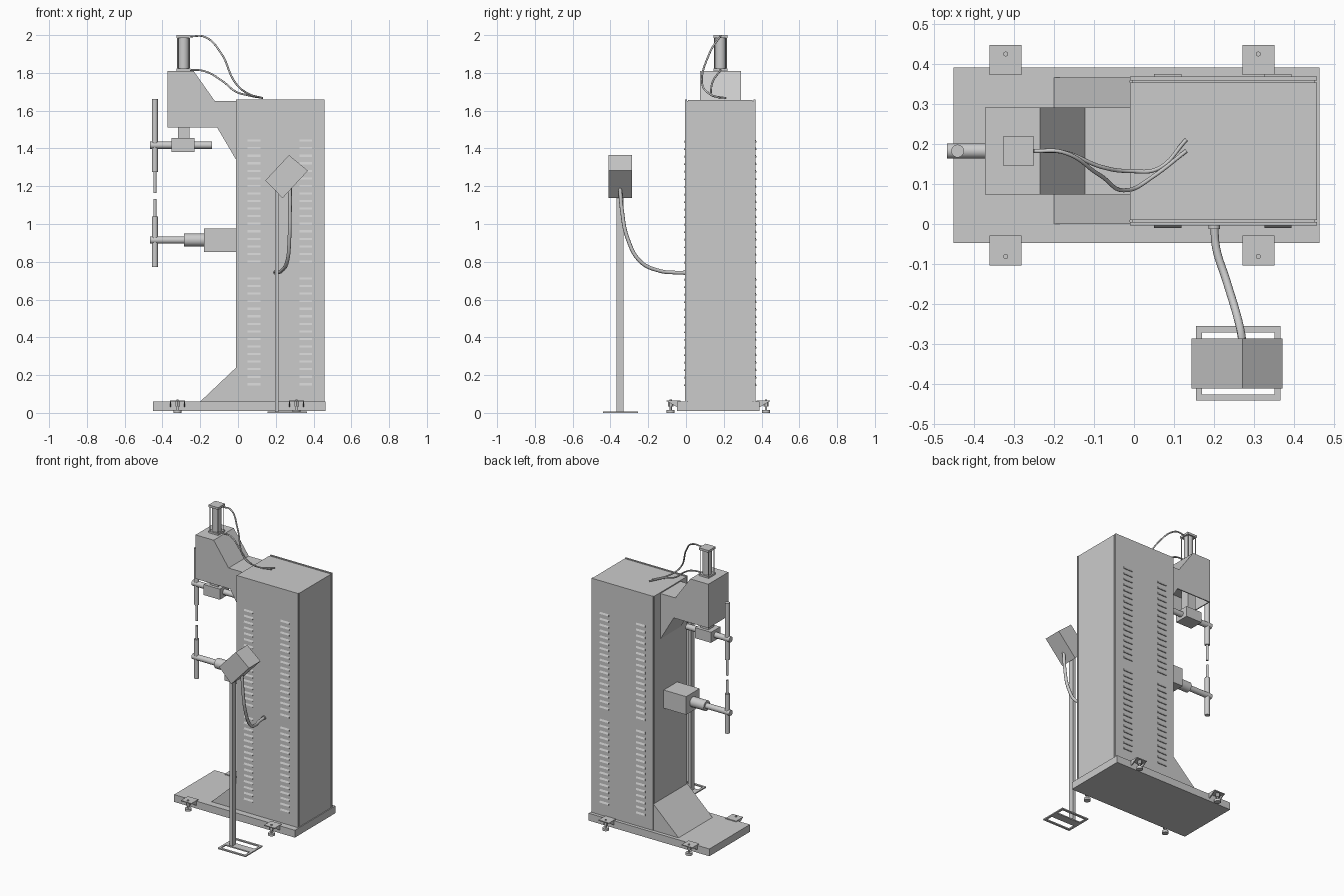
import bpy, bmesh, math
from mathutils import Vector

if "Cube" in bpy.data.objects:
    bpy.data.objects.remove(bpy.data.objects["Cube"])


def finish(name, bm):
    bmesh.ops.recalc_face_normals(bm, faces=bm.faces[:])
    me = bpy.data.meshes.new(name)
    bm.to_mesh(me)
    bm.free()
    ob = bpy.data.objects.new(name, me)
    bpy.context.collection.objects.link(ob)
    return ob


def add_box(bm, x0, x1, y0, y1, z0, z1):
    vs = bmesh.ops.create_cube(bm, size=1)['verts']
    for v in vs:
        v.co = Vector(((x0 + x1) / 2 + v.co.x * (x1 - x0),
                       (y0 + y1) / 2 + v.co.y * (y1 - y0),
                       (z0 + z1) / 2 + v.co.z * (z1 - z0)))


def boxes(name, *specs):
    bm = bmesh.new()
    for s in specs:
        add_box(bm, *s)
    return finish(name, bm)


def add_prism(bm, pts, axis, a, b):
    """Extrude a 2D profile: axis 'y' takes (x, z) points, axis 'x' takes (y, z)."""
    def put(p, t):
        return (p[0], t, p[1]) if axis == 'y' else (t, p[0], p[1])
    r0 = [bm.verts.new(put(p, a)) for p in pts]
    r1 = [bm.verts.new(put(p, b)) for p in pts]
    bm.faces.new(r0)
    bm.faces.new(r1[::-1])
    n = len(pts)
    for i in range(n):
        j = (i + 1) % n
        bm.faces.new((r0[i], r0[j], r1[j], r1[i]))


def prism(name, pts, axis, a, b):
    bm = bmesh.new()
    add_prism(bm, pts, axis, a, b)
    return finish(name, bm)


def rod(name, p, q, r, sides=24):
    p, q = Vector(p), Vector(q)
    bpy.ops.mesh.primitive_cylinder_add(vertices=sides, radius=r, depth=(q - p).length, location=(p + q) / 2)
    ob = bpy.context.object
    ob.rotation_euler = (q - p).to_track_quat('Z', 'Y').to_euler()
    ob.name = name
    bpy.ops.object.shade_smooth_by_angle()
    return ob


def hose(name, pts, r):
    cu = bpy.data.curves.new(name, 'CURVE')
    cu.dimensions = '3D'
    cu.bevel_depth = r
    cu.bevel_resolution = 3
    cu.use_fill_caps = True
    sp = cu.splines.new('BEZIER')
    sp.resolution_u = 8
    sp.bezier_points.add(len(pts) - 1)
    for bp, p in zip(sp.bezier_points, pts):
        bp.co = p
        bp.handle_left_type = bp.handle_right_type = 'AUTO'
    ob = bpy.data.objects.new(name, cu)
    bpy.context.collection.objects.link(ob)


# Floor plate and sloped front fairing
boxes("base_plate", (-0.45, 0.463, -0.047, 0.39, 0.01, 0.06))
prism("base_fairing", [(-0.2, 0.06), (-0.01, 0.06), (-0.01, 0.24)], 'y', 0.0, 0.366)

# Levelling feet on bracket tabs
for i, x in enumerate((-0.32, 0.31)):
    for side, edge, s in (("front", -0.047, -1), ("back", 0.39, 1)):
        n = f"{side}_{i + 1}"
        lo, hi = sorted((edge - s * 0.018, edge + s * 0.056))
        bm = bmesh.new()
        add_box(bm, x - 0.04, x + 0.04, lo, hi, 0.06, 0.066)
        for dx in (-0.04, 0.034):
            add_prism(bm, [(edge, 0.06), (edge + s * 0.05, 0.06), (edge, 0.03)],
                      'x', x + dx, x + dx + 0.006)
        finish("foot_bracket_" + n, bm)
        y = edge + s * 0.034
        rod("foot_bolt_" + n, (x, y, 0.01), (x, y, 0.072), 0.006, 16)
        rod("foot_nut_" + n, (x, y, 0.035), (x, y, 0.06), 0.014, 6)
        rod("foot_pad_" + n, (x, y, 0.0), (x, y, 0.016), 0.021)

# Cabinet: body, recessed seams and two side panels
boxes("cabinet_body", (-0.01, 0.457, 0.01, 0.353, 0.06, 1.657))
boxes("cabinet_seams", (-0.004, 0.45, 0.0, 0.362, 0.06, 1.65))
boxes("cabinet_side_panels", (-0.01, 0.457, -0.004, 0.005, 0.06, 1.66),
      (-0.01, 0.457, 0.358, 0.368, 0.06, 1.66))

# Louvred vents on both sides
for side, y, s in (("front", -0.004, -1), ("back", 0.368, 1)):
    bm = bmesh.new()
    for x in (0.05, 0.325):
        for z0, count in ((0.15, 15), (0.80, 17)):
            for k in range(count):
                z = z0 + k * 0.04 - 0.008
                add_prism(bm, [(y, z), (y + s * 0.006, z), (y + s * 0.006, z + 0.004), (y, z + 0.015)],
                          'x', x, x + 0.068)
    finish("vent_louvres_" + side, bm)

# Press head, hollow from underneath
head = [(-0.372, 1.51), (-0.372, 1.81), (-0.235, 1.81), (-0.122, 1.65),
        (-0.01, 1.65), (-0.01, 1.34), (-0.11, 1.51)]
bm = bmesh.new()
add_prism(bm, head, 'y', 0.073, 0.29)
bmesh.ops.recalc_face_normals(bm, faces=bm.faces[:])
bm.faces.ensure_lookup_table()
under = [f for f in bm.faces if all(abs(v.co.z - 1.51) < 1e-4 for v in f.verts)]
bmesh.ops.inset_region(bm, faces=under, thickness=0.01)
for v in bmesh.ops.extrude_face_region(bm, geom=under)['geom']:
    if isinstance(v, bmesh.types.BMVert):
        v.co.z += 0.1
bmesh.ops.delete(bm, geom=[f for f in under if f.is_valid], context='FACES')
finish("press_head", bm)

# Air cylinder with end caps and tie rods
cx, cy = -0.288, 0.182
boxes("air_cylinder_caps", (cx - 0.037, cx + 0.037, cy - 0.037, cy + 0.037, 1.81, 1.822),
      (cx - 0.037, cx + 0.037, cy - 0.037, cy + 0.037, 1.985, 2.0))
rod("air_cylinder_barrel", (cx, cy, 1.82), (cx, cy, 1.99), 0.029, 32)
for i, (sx, sy) in enumerate(((-1, -1), (-1, 1), (1, -1), (1, 1))):
    rod(f"tie_rod_{i + 1}", (cx + sx * 0.031, cy + sy * 0.031, 1.815),
        (cx + sx * 0.031, cy + sy * 0.031, 1.99), 0.003, 10)

# Ram, upper arm and upper electrode
boxes("ram", (cx - 0.03, cx + 0.03, cy - 0.03, cy + 0.03, 1.45, 1.612))
boxes("upper_arm_clamp", (-0.352, -0.23, cy - 0.05, cy + 0.05, 1.382, 1.454))
rod("upper_arm", (-0.467, cy, 1.417), (-0.137, cy, 1.417), 0.019)
rod("upper_electrode_holder", (-0.44, cy, 1.275), (-0.44, cy, 1.662), 0.016)
rod("upper_electrode_tip", (-0.44, cy, 1.165), (-0.44, cy, 1.28), 0.008)

# Lower arm and lower electrode
boxes("lower_arm_block", (-0.18, -0.005, cy - 0.073, cy + 0.073, 0.853, 0.977))
rod("lower_arm_sleeve", (-0.285, cy, 0.915), (-0.175, cy, 0.915), 0.034)
rod("lower_arm", (-0.467, cy, 0.915), (-0.28, cy, 0.915), 0.019)
rod("lower_electrode_holder", (-0.44, cy, 0.772), (-0.44, cy, 1.04), 0.016)
rod("lower_electrode_tip", (-0.44, cy, 1.035), (-0.44, cy, 1.132), 0.008)

# Air hoses from the cylinder to the cabinet top
hose("air_hose_upper", [(-0.25, 0.182, 1.993), (-0.18, 0.18, 1.992), (-0.09, 0.125, 1.905),
                        (-0.012, 0.085, 1.745), (0.05, 0.12, 1.692), (0.13, 0.182, 1.667)], 0.005)
hose("air_hose_lower", [(-0.25, 0.182, 1.816), (-0.18, 0.18, 1.81), (-0.08, 0.142, 1.755),
                        (-0.01, 0.132, 1.7), (0.06, 0.138, 1.68), (0.13, 0.21, 1.667)], 0.005)

# Control stand: slotted foot, post, tilted box and cable
boxes("stand_foot", (0.155, 0.17, -0.44, -0.255, 0, 0.008), (0.35, 0.365, -0.44, -0.255, 0, 0.008),
      (0.17, 0.35, -0.44, -0.425, 0, 0.008), (0.17, 0.35, -0.27, -0.255, 0, 0.008),
      (0.17, 0.35, -0.375, -0.32, 0, 0.008))
boxes("stand_post", (0.195, 0.215, -0.368, -0.331, 0.006, 1.2))
prism("control_box", [(0.144, 1.23), (0.27, 1.365), (0.37, 1.282), (0.236, 1.137)],
      'y', -0.41, -0.285)
hose("control_cable", [(0.2, 0.0, 0.743), (0.205, -0.06, 0.743), (0.23, -0.14, 0.752),
                       (0.26, -0.24, 0.80), (0.272, -0.308, 0.92), (0.275, -0.34, 1.08),
                       (0.275, -0.35, 1.2)], 0.01)
rod("cable_gland", (0.2, -0.012, 0.743), (0.2, 0.0, 0.743), 0.014)
